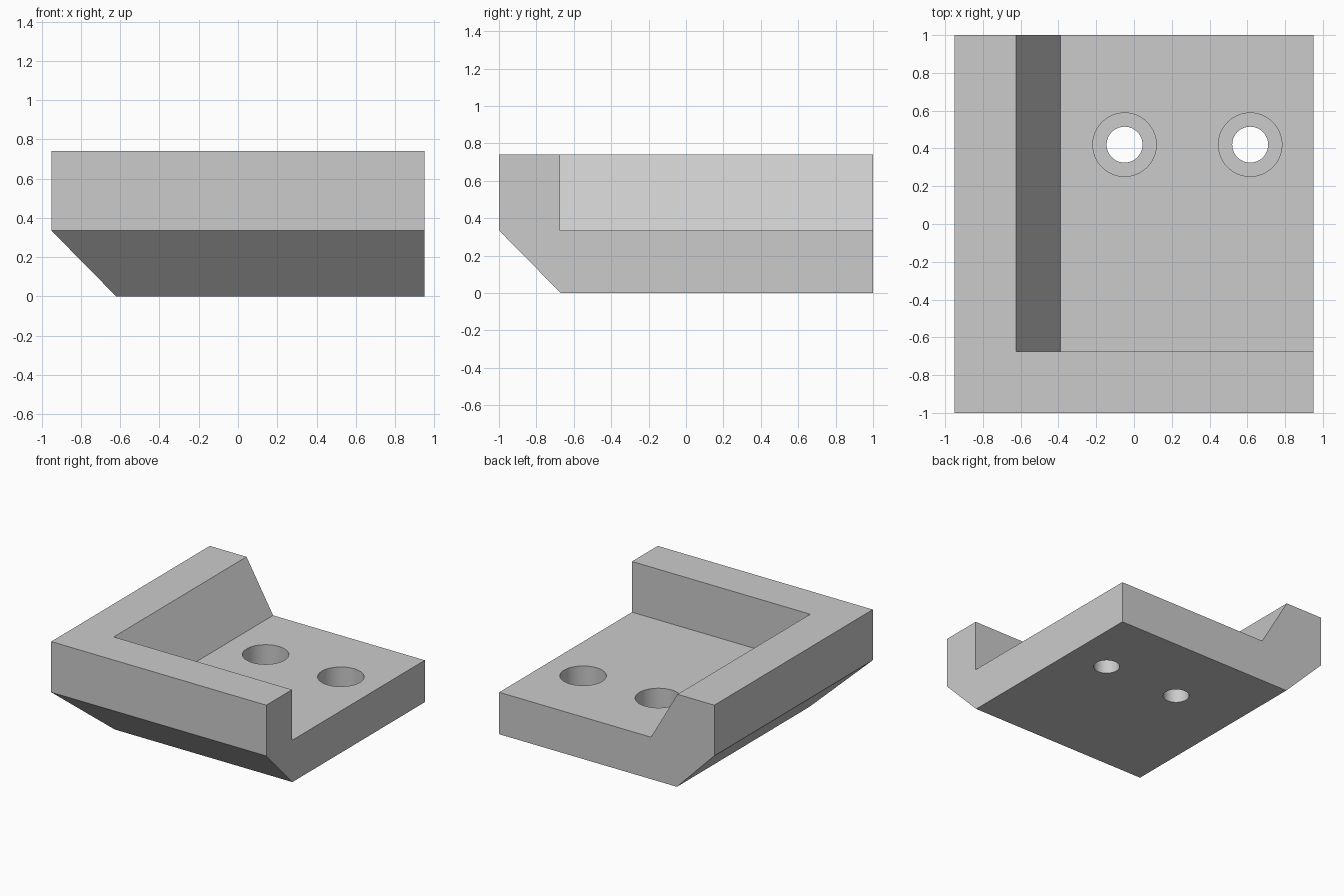
import bpy, bmesh, math

if "Cube" in bpy.data.objects:
    bpy.data.objects.remove(bpy.data.objects["Cube"])

grey = bpy.data.materials.new("light_grey")
grey.diffuse_color = (0.6, 0.6, 0.6, 1)
grey.use_nodes = True
grey.node_tree.nodes["Principled BSDF"].inputs["Base Color"].default_value = grey.diffuse_color


def finish(name, bm):
    bmesh.ops.recalc_face_normals(bm, faces=bm.faces)
    mesh = bpy.data.meshes.new(name)
    bm.to_mesh(mesh)
    bm.free()
    mesh.materials.append(grey)
    obj = bpy.data.objects.new(name, mesh)
    bpy.context.collection.objects.link(obj)
    return obj


def loft(name, rings):
    """Solid skinned through matching rings of points, capped at both ends."""
    bm = bmesh.new()
    rows = [[bm.verts.new(p) for p in ring] for ring in rings]
    for a, b in zip(rows, rows[1:]):
        n = len(a)
        for i in range(n):
            bm.faces.new((a[i], a[(i + 1) % n], b[(i + 1) % n], b[i]))
    bm.faces.new(rows[0])
    bm.faces.new(rows[-1])
    return finish(name, bm)


def rect(x0, x1, y0, y1, z):
    return [(x0, y0, z), (x1, y0, z), (x1, y1, z), (x0, y1, z)]


def circle(x, y, r, z, n=64):
    return [(x + r * math.cos(2 * math.pi * i / n),
             y + r * math.sin(2 * math.pi * i / n), z) for i in range(n)]


# Block with the left and front lower edges chamfered
W, L, H, FLOOR = 0.95, 1.0, 0.74, 0.335
body = loft("corner_block", [
    rect(-0.62, W, -0.67, L, 0),
    rect(-W, W, -L, L, FLOOR),
    rect(-W, W, -L, L, H)])

# Pocket with a sloping left wall, open to the right and back
slope = (-0.625 + 0.39) / (H - FLOOR)
top = H + 0.2
cutters = [loft("pocket_cutter", [
    rect(-0.39, 1.3, -0.675, 1.3, FLOOR),
    rect(-0.39 + slope * (top - FLOOR), 1.3, -0.675, 1.3, top)])]

# Counterbored screw holes
for i, x in enumerate((-0.05, 0.615)):
    y, step = 0.42, 0.14
    cutters.append(loft(f"screw_hole_cutter_{i + 1}", [
        circle(x, y, 0.095, -0.1), circle(x, y, 0.095, step),
        circle(x, y, 0.168, step), circle(x, y, 0.168, 0.5)]))

bpy.context.view_layer.objects.active = body
body.select_set(True)
for c in cutters:
    mod = body.modifiers.new(c.name, 'BOOLEAN')
    mod.operation = 'DIFFERENCE'
    mod.solver = 'EXACT'
    mod.object = c
    bpy.ops.object.modifier_apply(modifier=mod.name)
    bpy.data.objects.remove(c)

bpy.ops.object.shade_smooth_by_angle(angle=math.radians(30))
